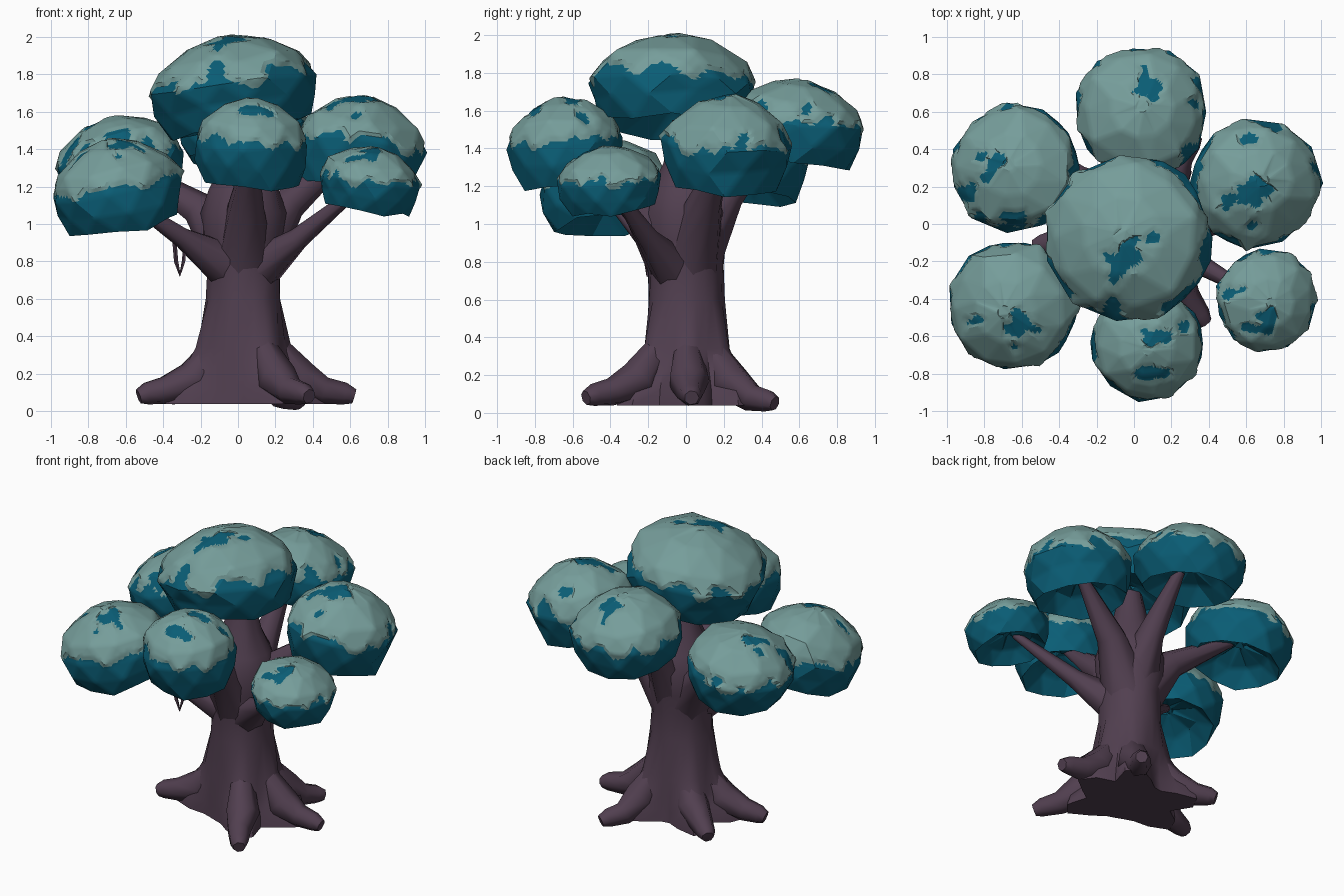
import bpy, bmesh, math, random
from mathutils import Vector, Matrix, noise

if "Cube" in bpy.data.objects:
    bpy.data.objects.remove(bpy.data.objects["Cube"])

random.seed(4)


def material(name, rgb):
    m = bpy.data.materials.new(name)
    m.diffuse_color = (*rgb, 1)
    m.use_nodes = True
    m.node_tree.nodes["Principled BSDF"].inputs["Base Color"].default_value = m.diffuse_color
    return m


BARK = material("purple_bark", (0.083, 0.050, 0.080))
TEAL = material("deep_teal_leaves", (0.003, 0.110, 0.180))
PALE = material("pale_sage_leaves", (0.180, 0.338, 0.325))


def finish(bm, name, mats, smooth):
    bmesh.ops.recalc_face_normals(bm, faces=bm.faces)
    me = bpy.data.meshes.new(name)
    bm.to_mesh(me)
    bm.free()
    for m in mats:
        me.materials.append(m)
    ob = bpy.data.objects.new(name, me)
    bpy.context.collection.objects.link(ob)
    bpy.context.view_layer.objects.active = ob
    ob.select_set(True)
    bpy.ops.object.shade_smooth_by_angle(angle=math.radians(smooth))
    ob.select_set(False)
    return ob


def skin_rings(bm, rings):
    """Join vertex rings with quads and close both ends."""
    n = len(rings[0])
    for a, b in zip(rings, rings[1:]):
        for i in range(n):
            j = (i + 1) % n
            bm.faces.new((a[i], a[j], b[j], b[i]))
    bm.faces.new(rings[0])
    bm.faces.new(rings[-1])


def tube(name, path, sides=7):
    """Tapered limb along (x, y, z, radius) points."""
    bm = bmesh.new()
    pts = [Vector(p[:3]) for p in path]
    rings = []
    for k, p in enumerate(pts):
        t = pts[min(k + 1, len(pts) - 1)] - pts[max(k - 1, 0)]
        q = t.to_track_quat('Z', 'Y')
        rings.append([bm.verts.new(p + q @ Vector((math.cos(a), math.sin(a), 0)) * path[k][3])
                      for a in (math.tau * i / sides for i in range(sides))])
    skin_rings(bm, rings)
    return finish(bm, name, [BARK], 65)


# Trunk: rings that flare toward each root near the ground
ROOTS = [(0.62, 0.03), (0.33, 0.47), (-0.40, 0.33), (-0.53, -0.12), (0.38, -0.53)]
TRUNK = [(0.04, 0.22, 0.22), (0.12, 0.22, 0.19), (0.22, 0.22, 0.11), (0.34, 0.215, 0.045),
         (0.60, 0.20, 0), (0.78, 0.195, 0), (0.92, 0.215, 0), (1.06, 0.225, 0),
         (1.18, 0.19, 0), (1.32, 0.12, 0), (1.55, 0.07, 0)]
bm = bmesh.new()
rings = []
for z, r, flare in TRUNK:
    ring = []
    for i in range(24):
        a = math.tau * i / 24
        f = max(max(0, math.cos(a - math.atan2(y, x))) ** 14 for x, y in ROOTS)
        d = r + flare * f + random.uniform(-0.006, 0.006)
        ring.append(bm.verts.new((0.03 + d * math.cos(a), d * math.sin(a), z)))
    rings.append(ring)
skin_rings(bm, rings)
finish(bm, "trunk", [BARK], 50)

# Roots: thick limbs running down the trunk and along the ground
for k, (x, y) in enumerate(ROOTS):
    low = 0.0 if k == 1 else 0.03
    tube(f"root_{k}", [(0.03 + x * 0.20, y * 0.20, 0.40, 0.06),
                       (0.03 + x * 0.48, y * 0.48, 0.17, 0.11),
                       (x * 0.74, y * 0.74, low + 0.08, 0.075),
                       (x * 0.92, y * 0.92, low + 0.065, 0.06),
                       (x, y, low + 0.05, 0.04)])

# Branches reaching into each leaf clump
BRANCHES = {
    "branch_back": [(0.04, 0.02, 0.80, 0.17), (0.05, 0.22, 1.15, 0.09), (0.04, 0.50, 1.50, 0.035)],
    "branch_right_back": [(0.07, 0.02, 0.80, 0.17), (0.27, 0.10, 1.11, 0.095), (0.60, 0.20, 1.38, 0.035)],
    "branch_right_front": [(0.09, -0.05, 0.74, 0.13), (0.32, -0.20, 0.92, 0.06), (0.66, -0.39, 1.20, 0.025)],
    "branch_front": [(0.03, -0.03, 0.76, 0.17), (0.04, -0.24, 1.08, 0.10), (0.07, -0.57, 1.38, 0.035)],
    "branch_left_front": [(-0.02, -0.04, 0.76, 0.14), (-0.30, -0.22, 0.93, 0.055), (-0.62, -0.42, 1.15, 0.025)],
    "branch_left_back": [(0.00, 0.02, 0.80, 0.17), (-0.21, 0.11, 1.08, 0.095), (-0.57, 0.27, 1.31, 0.035)],
}
for name, path in BRANCHES.items():
    tube(name, path)

# Thin hanging twig under the left branch
tube("hanging_twig", [(-0.34, -0.22, 0.91, 0.012), (-0.33, -0.21, 0.80, 0.012), (-0.31, -0.20, 0.73, 0.012),
                      (-0.29, -0.20, 0.80, 0.010), (-0.28, -0.19, 0.92, 0.010)], 5)

# Leaf clump profile: (radius, height), hollow underside to crown
DOME = [(0.10, 0.36), (0.55, 0.24), (0.84, 0.02), (0.95, 0.25), (1.0, 0.47),
        (0.83, 0.71), (0.46, 0.92), (0.10, 1.0)]


def clump(name, centre, radius, z0, z1, tilt, lean=None):
    bm = bmesh.new()
    rings, n = [], 11
    for k, (r, h) in enumerate(DOME):
        ring = []
        for i in range(n):
            a = math.tau * (i + 0.5 * (k % 2)) / n
            d = r * random.uniform(0.96, 1.04)
            dz = random.uniform(-0.015, 0.01) if k > 5 else random.uniform(-0.03, 0.05)
            ring.append(bm.verts.new((d * math.cos(a), d * math.sin(a), h + dz)))
        rings.append(ring)
    skin_rings(bm, rings)
    bmesh.ops.triangulate(bm, faces=bm.faces)
    bmesh.ops.recalc_face_normals(bm, faces=bm.faces)
    bmesh.ops.subdivide_edges(bm, edges=bm.edges, cuts=6, use_grid_fill=True)
    bmesh.ops.triangulate(bm, faces=bm.faces)
    # Pale cap above a ragged line, with one or two teal patches on it
    seed = Vector((random.uniform(0, 50), random.uniform(0, 50), 7))
    pa = random.uniform(0, math.tau)
    spot = Vector((0.28 * math.cos(pa), 0.28 * math.sin(pa)))
    for f in bm.faces:
        c = f.calc_center_median()
        edge = 0.52 + 0.20 * noise.noise(c * 3.2 + seed)
        wobble = noise.noise(Vector((c.x * 5, c.y * 5, 0)) + seed)
        patch = (c.xy - spot).length < 0.17 + 0.28 * wobble
        patch = patch or noise.noise(Vector((c.x * 2.6, c.y * 2.6, 0)) + seed) > 0.42
        inside = c.z < 0.4 and c.xy.length < 0.78
        f.material_index = int(c.z > edge and not patch and not inside)
    # Lift the cap slightly so it overhangs the teal body
    for v in [v for v in bm.verts if all(f.material_index for f in v.link_faces)]:
        v.co.xy *= 1.03
        v.co.z += 0.012
    # Scale, tilt outward (or toward a given lean), place
    height = z1 - z0
    drop = radius * math.sin(tilt) * 0.7
    x, y = centre
    lx, ly = lean or centre
    mid = z0 + drop + (height - drop) * 0.5
    bm.transform(Matrix.Translation((x, y, mid))
                 @ Matrix.Rotation(tilt, 4, Vector((-ly, lx, 0)).normalized())
                 @ Matrix.Translation((0, 0, -(height - drop) * 0.5))
                 @ Matrix.Diagonal((radius, radius, height - drop, 1)))
    return finish(bm, name, [TEAL, PALE], 30)


CLUMPS = [
    ("leaves_top", (-0.03, -0.07), 0.45, 1.45, 2.0, 0.16, (-1, 0.1)),
    ("leaves_back", (0.04, 0.60), 0.355, 1.29, 1.76, 0.15),
    ("leaves_right_back", (0.65, 0.22), 0.35, 1.15, 1.68, 0.15),
    ("leaves_right_front", (0.71, -0.41), 0.275, 1.04, 1.41, 0.15),
    ("leaves_front", (0.07, -0.64), 0.31, 1.18, 1.67, 0.12),
    ("leaves_left_front", (-0.65, -0.44), 0.35, 0.92, 1.45, 0.22),
    ("leaves_left_back", (-0.63, 0.30), 0.35, 1.09, 1.57, 0.18),
]
for c in CLUMPS:
    clump(*c)
